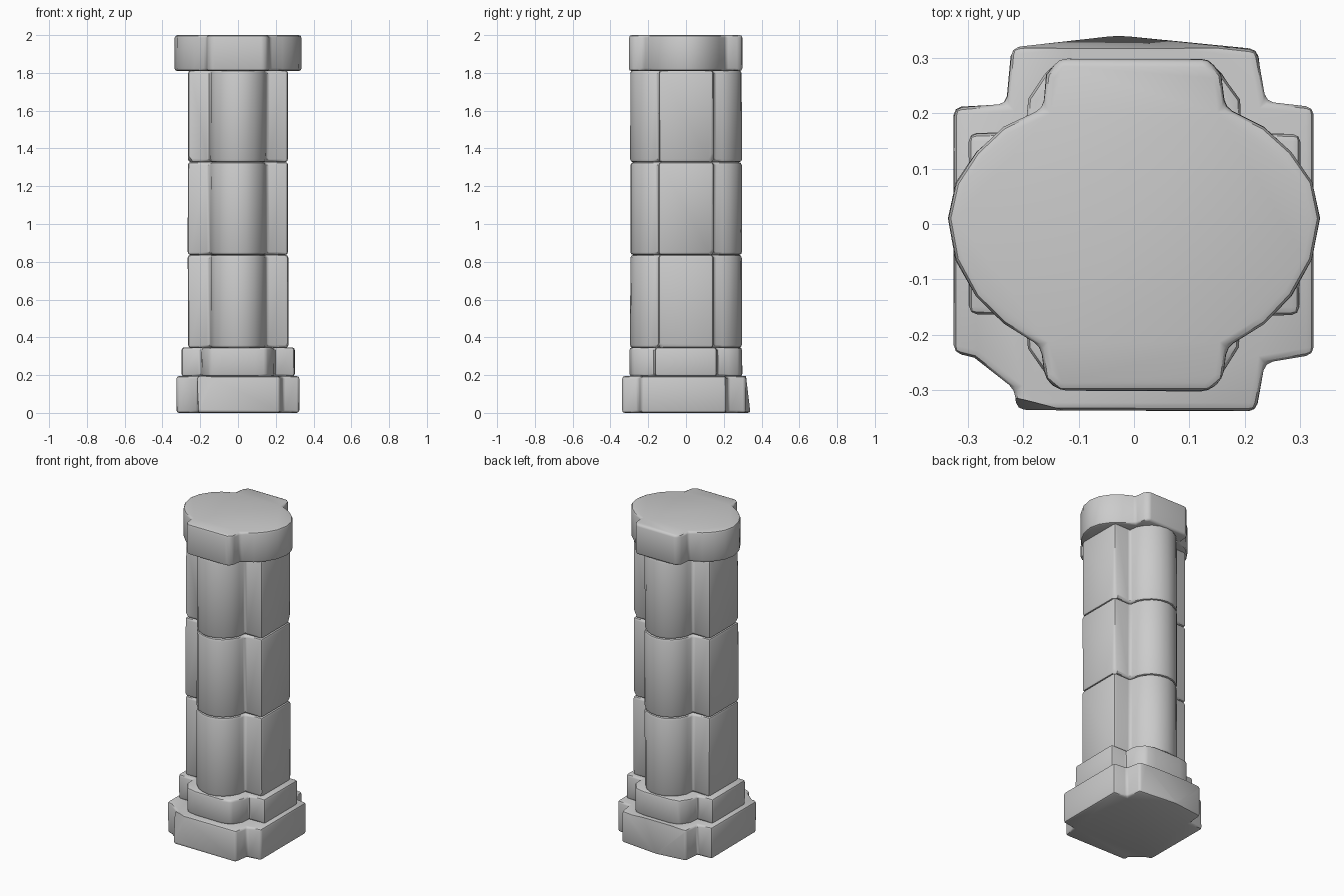
import bpy, bmesh, math, random
from mathutils import Vector

if "Cube" in bpy.data.objects:
    bpy.data.objects.remove(bpy.data.objects["Cube"])

random.seed(4)


def lobed(ax, ay, lobe):
    """Outline with square side arms (reach ax, half width ay) and lobes at front and back.
    lobe lists the back lobe's points from right to left."""
    half = [(ax, -ay), (ax, ay)] + lobe
    return half + [(-x, -y) for x, y in half]


def stone(name, outline, z0, z1, bevel, jitter=0.0, chips=()):
    """Extrude an outline, wobble it, round its edges and slice worn chips off."""
    bm = bmesh.new()
    rings = []
    for z in (z0, z1):
        rings.append([bm.verts.new((x + random.uniform(-jitter, jitter),
                                    y + random.uniform(-jitter, jitter), z)) for x, y in outline])
    lo, hi = rings
    n = len(outline)
    bm.faces.new(lo[::-1])
    bm.faces.new(hi)
    for i in range(n):
        j = (i + 1) % n
        bm.faces.new((lo[i], lo[j], hi[j], hi[i]))
    bmesh.ops.recalc_face_normals(bm, faces=bm.faces)
    sharp = [e for e in bm.edges if e.calc_face_angle(0) > math.radians(38)]
    bmesh.ops.bevel(bm, geom=sharp, offset=bevel, segments=2, profile=0.5, affect='EDGES')
    for point, normal in chips:
        bmesh.ops.bisect_plane(bm, geom=bm.verts[:] + bm.edges[:] + bm.faces[:],
                               plane_co=Vector(point), plane_no=Vector(normal), clear_outer=True)
        bmesh.ops.holes_fill(bm, edges=[e for e in bm.edges if e.is_boundary], sides=0)
    bmesh.ops.recalc_face_normals(bm, faces=bm.faces)
    mesh = bpy.data.meshes.new(name)
    bm.to_mesh(mesh)
    bm.free()
    obj = bpy.data.objects.new(name, mesh)
    bpy.context.collection.objects.link(obj)
    bpy.ops.object.select_all(action='DESELECT')
    obj.select_set(True)
    bpy.context.view_layer.objects.active = obj
    bpy.ops.object.shade_smooth_by_angle(angle=math.radians(40))


# Foot slab: uneven plus with a peaked back and a filled front left corner
foot = [(0.325, -0.235), (0.325, 0.213), (0.237, 0.22), (0.222, 0.315), (-0.03, 0.342),
        (-0.222, 0.318), (-0.23, 0.218), (-0.325, 0.21), (-0.325, -0.232), (-0.29, -0.24),
        (-0.213, -0.30), (-0.213, -0.337), (0.22, -0.337), (0.235, -0.25)]
stone("foot_slab", foot, 0.0, 0.195, 0.014, 0.002,
      [((-0.16, -0.335, 0.12), (-0.25, -1, 0.1)), ((0, 0.335, 0.05), (0, 1, 0.12))])

# Upper plinth: side arms with blunt front and back lobes
plinth_lobe = [(0.195, 0.165), (0.19, 0.225), (0.15, 0.285), (0.09, 0.298),
               (-0.09, 0.298), (-0.15, 0.285), (-0.19, 0.225), (-0.195, 0.165)]
stone("plinth", lobed(0.30, 0.163, plinth_lobe), 0.193, 0.347, 0.014, 0.002)

# Three shaft drums: square side arms and half-round lobes
arc = [math.pi * i / 10 for i in range(11)]
shaft_lobe = [(0.15 * math.cos(a), 0.145 + 0.15 * math.sin(a)) for a in arc]
drum_chips = [
    [((0.262, -0.14, 0.37), (0.7, -0.4, -0.4))],
    [((0.262, 0.14, 0.87), (0.6, 0.5, -0.4))],
    [((0.262, 0.14, 1.38), (0.7, 0.6, -0.3)), ((-0.262, -0.14, 1.36), (-0.7, -0.4, -0.5))],
]
for i, (z0, z1) in enumerate([(0.344, 0.837), (0.836, 1.328), (1.327, 1.814)]):
    stone(f"shaft_drum_{i + 1}", lobed(0.265, 0.145, shaft_lobe), z0, z1, 0.016, 0.002, drum_chips[i])

# Capital: oval with blunt square lobes at front and back
side = [(0.135, -0.302), (0.16, -0.28), (0.168, -0.222), (0.235, -0.18), (0.285, -0.13),
        (0.322, -0.065), (0.336, 0.01), (0.322, 0.075), (0.285, 0.13), (0.235, 0.175),
        (0.165, 0.21), (0.158, 0.27), (0.135, 0.298)]
cap = side + [(-x, y) for x, y in reversed(side)]
stone("capital", cap, 1.81, 2.0, 0.014, 0.001)
